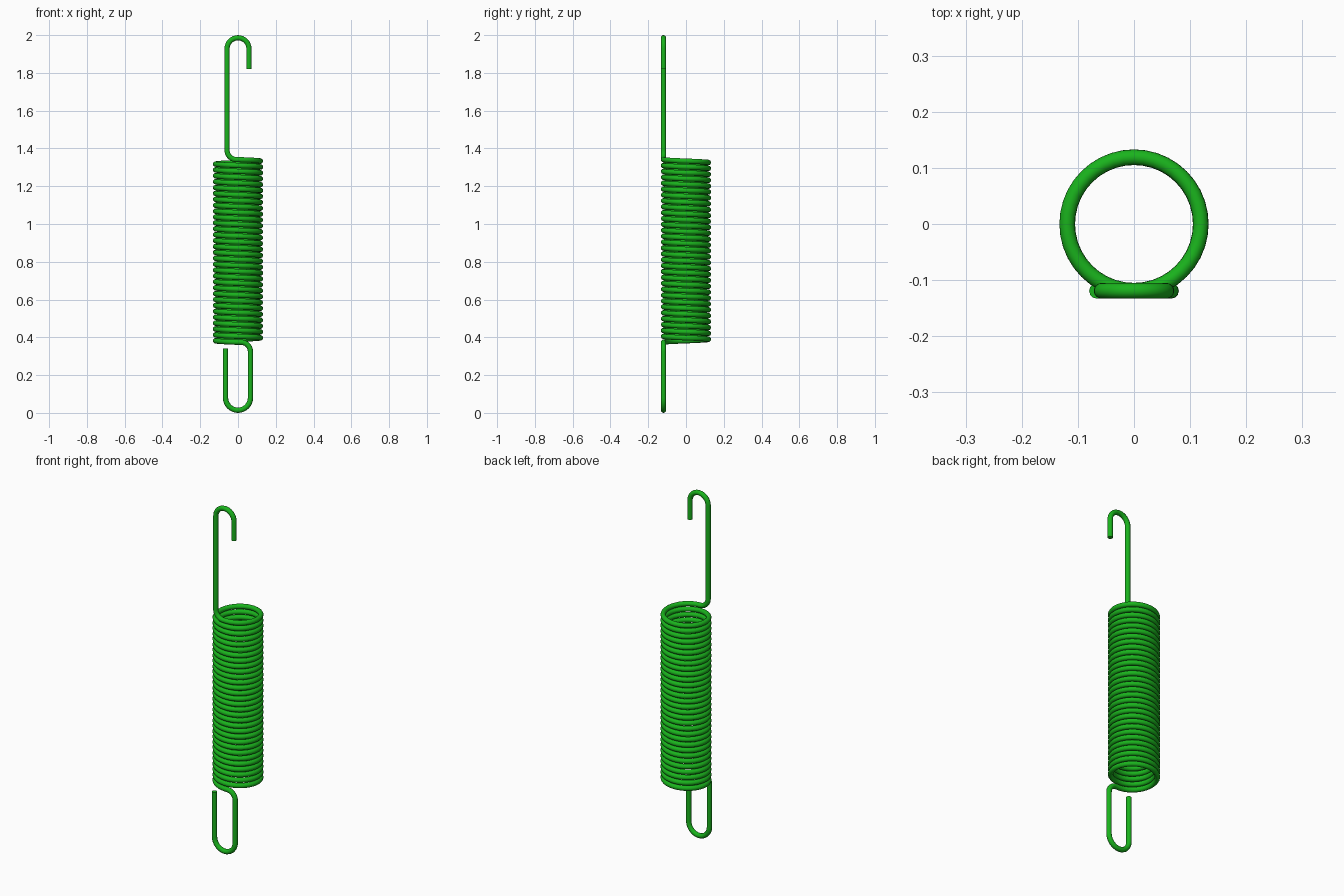
import bpy
from math import sin, cos, pi, radians

if "Cube" in bpy.data.objects:
    bpy.data.objects.remove(bpy.data.objects["Cube"])

WIRE = 0.014          # wire radius
R = 0.119             # coil centre-line radius
TURNS, STEPS = 31, 40
Z0, Z1 = 0.374, 1.341  # coil start and end height
LOW, TOP, BEND = 0.066, 0.058, 0.05  # hook and bend radii


def arc(cx, cz, r, a0, a1, n=16):
    """Arc in the front plane of the coil, angles in degrees."""
    pts = []
    for i in range(n + 1):
        a = radians(a0 + (a1 - a0) * i / n)
        pts.append((cx + r * cos(a), -R, cz + r * sin(a)))
    return pts


# Lower hook: free tip, round bottom, bend into the coil
path = [(-LOW, -R, 0.341)]
path += arc(0, LOW + WIRE, LOW, 180, 360)
path += arc(LOW - BEND, Z0 - BEND, BEND, 0, 90, 10)

# Coil, starting and ending at the front
n = TURNS * STEPS
for i in range(n + 1):
    t = 2 * pi * i / STEPS
    path.append((-R * sin(t), -R * cos(t), Z0 + (Z1 - Z0) * i / n))

# Upper hook: bend out of the coil, long shank, round top, free tip
path += arc(BEND - TOP, Z1 + BEND, BEND, 270, 180, 10)
path += arc(0, 2 - WIRE - TOP, TOP, 180, 0)
path.append((TOP, -R, 1.82))

# Sweep a round section along the wire path
curve = bpy.data.curves.new("spring_wire", 'CURVE')
curve.dimensions = '3D'
curve.bevel_depth = WIRE
curve.bevel_resolution = 4
curve.use_fill_caps = True
spline = curve.splines.new('POLY')
spline.points.add(len(path) - 1)
for p, co in zip(spline.points, path):
    p.co = (*co, 1)
spline.use_smooth = True

spring = bpy.data.objects.new("extension_spring", curve)
bpy.context.collection.objects.link(spring)
bpy.context.view_layer.objects.active = spring
spring.select_set(True)
bpy.ops.object.convert(target='MESH')
bpy.ops.object.shade_smooth_by_angle(angle=radians(50))

# Green finish
green = bpy.data.materials.new("green_wire")
green.diffuse_color = (0.01, 0.45, 0.012, 1)
green.use_nodes = True
green.node_tree.nodes["Principled BSDF"].inputs["Base Color"].default_value = green.diffuse_color
spring = bpy.context.object
spring.data.materials.clear()
spring.data.materials.append(green)
